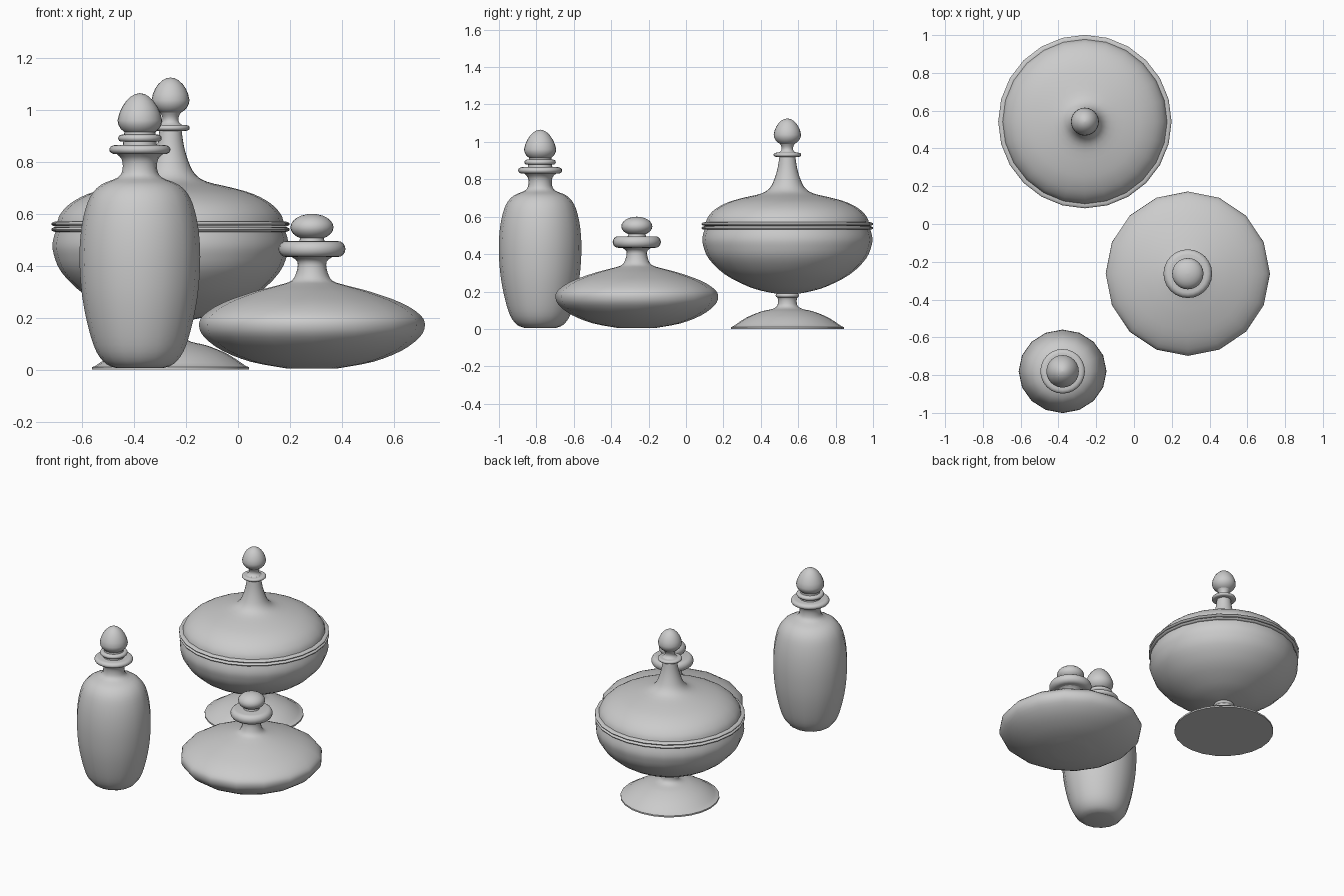
import bpy
import bmesh
from math import sin, cos, pi, radians
from mathutils import Vector

cube = bpy.data.objects.get("Cube")
if cube:
    bpy.data.objects.remove(cube, do_unlink=True)

grey = bpy.data.materials.new("plain grey")
grey.use_nodes = True
colour = (0.6, 0.6, 0.6, 1)
grey.diffuse_color = colour
grey.node_tree.nodes["Principled BSDF"].inputs["Base Color"].default_value = colour


def lathe(name, centre, profile, sides=24, depth=1):
    """Turn (radius, height) points about a vertical axis, with closed ends."""
    bm = bmesh.new()
    rings = []
    for radius, height in profile:
        rings.append([bm.verts.new((radius * cos(2 * pi * i / sides),
                                    radius * depth * sin(2 * pi * i / sides), height))
                      for i in range(sides)])
    for low, high in zip(rings, rings[1:]):
        for i in range(sides):
            j = (i + 1) % sides
            bm.faces.new((low[i], low[j], high[j], high[i]))
    bm.faces.new(list(reversed(rings[0])))
    bm.faces.new(rings[-1])
    bmesh.ops.remove_doubles(bm, verts=bm.verts, dist=1e-5)
    bmesh.ops.recalc_face_normals(bm, faces=bm.faces)
    mesh = bpy.data.meshes.new(name)
    bm.to_mesh(mesh)
    bm.free()
    mesh.materials.append(grey)
    obj = bpy.data.objects.new(name, mesh)
    obj.location = (centre[0], centre[1], 0)
    bpy.context.collection.objects.link(obj)
    bpy.ops.object.select_all(action="DESELECT")
    obj.select_set(True)
    bpy.context.view_layer.objects.active = obj
    bpy.ops.object.shade_smooth_by_angle(angle=radians(45))


def soften(points, steps=3):
    """Pass a smooth curve through the profile points."""
    pts = [Vector(p) for p in points]
    pts = [pts[0]] + pts + [pts[-1]]
    out = []
    for a, b, c, d in zip(pts, pts[1:], pts[2:], pts[3:]):
        for k in range(steps):
            t = k / steps
            out.append(b + (c - a) * t / 2 + (a * 2 - b * 5 + c * 4 - d) * t * t / 2
                       + (b * 3 - a - c * 3 + d) * t ** 3 / 2)
    return out + [pts[-1]]


def collar(name, centre, core, radius, low, high):
    """Rounded ring with a flat top and bottom."""
    mid, half = (low + high) / 2, (high - low) / 2
    arc = [(core + (radius - core) * cos(a), mid + half * sin(a))
           for a in (pi * (k / 8 - 0.5) for k in range(9))]
    lathe(name, centre, arc)


def knob(name, centre, radius, low, widest, high, taper=0):
    """Finial with its own widest height and a top that can taper like an egg."""
    arc = []
    for k in range(13):
        a = pi * (k / 12 - 0.5)
        span = high - widest if a > 0 else widest - low
        width = radius * cos(a) * (1 - taper * max(sin(a), 0))
        arc.append((max(width, 0.001), widest + span * sin(a)))
    lathe(name, centre, arc)


# Tall bottle
tall = (-0.378, -0.78)
lathe("tall_bottle_body", tall, soften([
    (.09, .006), (.13, .022), (.168, .07), (.198, .16), (.222, .28), (.232, .4),
    (.23, .5), (.217, .59), (.192, .665), (.15, .712), (.085, .74),
    (.067, .77), (.07, .81), (.095, .835)]), sides=16, depth=.95)
collar("tall_bottle_lip", tall, .095, .118, .83, .865)
lathe("tall_stopper_neck", tall, [(.066, .86), (.058, .93)])
collar("tall_stopper_ring", tall, .07, .084, .878, .905)
knob("tall_stopper", tall, .086, .897, .96, 1.065, taper=.18)

# Wide flat bottle
flat = (0.285, -0.263)
lathe("flat_bottle_body", flat, soften([
    (.1, .005), (.235, .03), (.345, .073), (.415, .125), (.435, .17),
    (.418, .21), (.345, .257), (.225, .3), (.13, .325), (.08, .342),
    (.06, .375), (.056, .415), (.08, .435)]), sides=16)
collar("flat_bottle_lip", flat, .1, .129, .434, .495)
lathe("flat_stopper_neck", flat, [(.05, .49), (.042, .52)])
knob("flat_stopper", flat, .083, .498, .548, .6)

# Footed bowl
dish = (-0.26, 0.542)
lathe("bowl_foot", dish, [(.302, 0), (.302, .01)] + soften([
    (.29, .014), (.22, .06), (.14, .093), (.08, .107), (.054, .125),
    (.05, .155), (.056, .17)]))
collar("bowl_stem_ring", dish, .05, .063, .168, .19)
lathe("bowl_body", dish, soften([
    (.05, .187), (.12, .2), (.21, .227), (.335, .292), (.42, .375), (.45, .445),
    (.454, .49), (.442, .535)]))
for name, low in (("bowl_rim", .53), ("lid_rim", .551)):
    collar(name, dish, .437, .459, low, low + .02)

# Lid with tapering handle
lathe("lid", dish, soften([
    (.437, .565), (.424, .6), (.385, .641), (.32, .676), (.24, .7), (.14, .724),
    (.095, .753), (.07, .8), (.052, .86), (.043, .92)]))
collar("lid_handle_collar", dish, .06, .074, .92, .942)
lathe("lid_handle_neck", dish, soften([
    (.048, .94), (.032, .955), (.032, .975), (.045, .998)]))
knob("lid_knob", dish, .073, .98, 1.038, 1.125, taper=.12)
